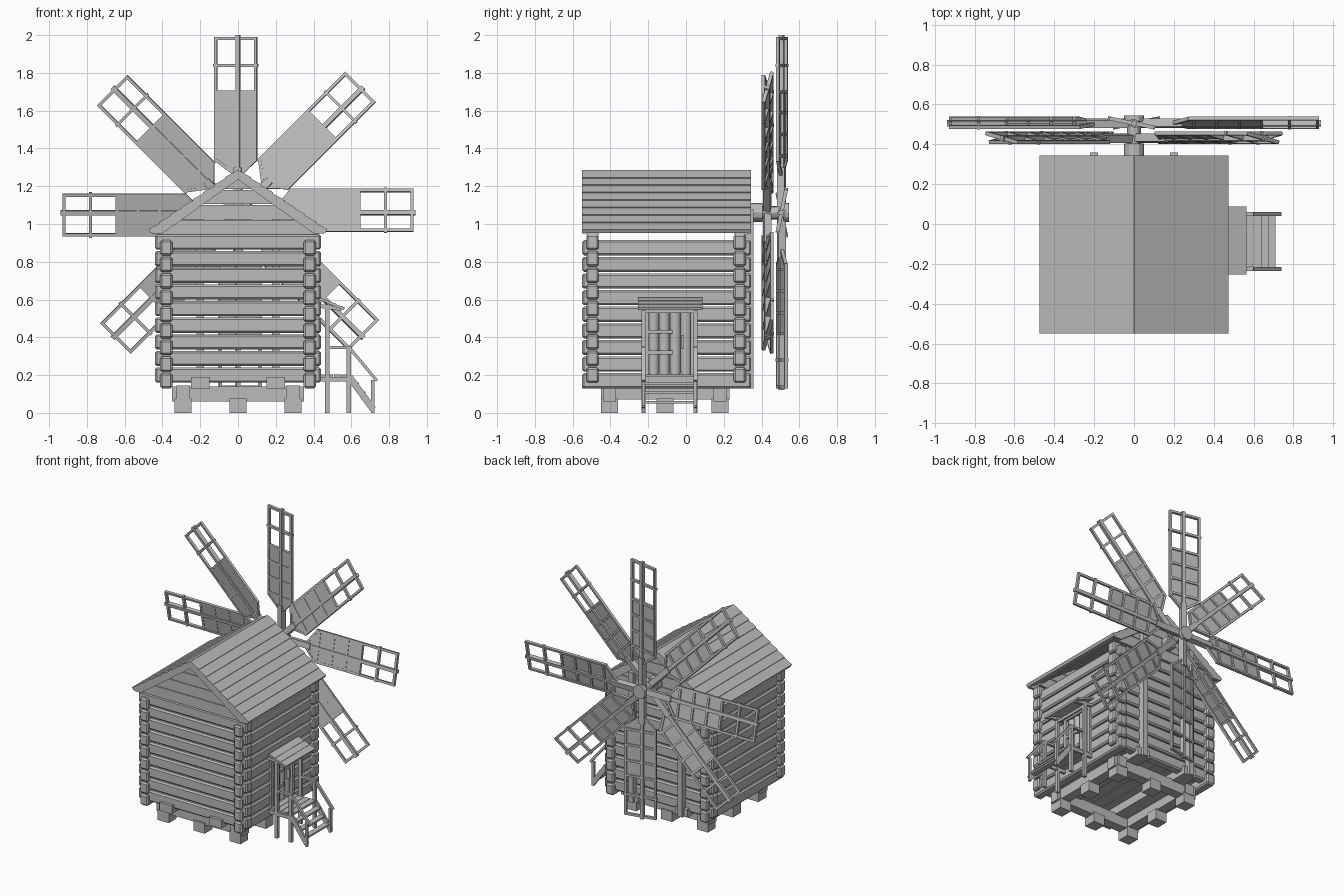
import bpy, bmesh, math
from mathutils import Matrix, Vector

cube = bpy.data.objects.get("Cube")
if cube:
    bpy.data.objects.remove(cube)

GREY = (0.5, 0.5, 0.5, 1)
wood = bpy.data.materials.new("weathered_grey_wood")
wood.use_nodes = True
wood.diffuse_color = GREY
wood.node_tree.nodes["Principled BSDF"].inputs["Base Color"].default_value = GREY


def box(bm, x0, x1, y0, y1, z0, z1, m=Matrix()):
    size = Matrix.Diagonal((x1 - x0, y1 - y0, z1 - z0, 1))
    mid = Matrix.Translation(((x0 + x1) / 2, (y0 + y1) / 2, (z0 + z1) / 2))
    bmesh.ops.create_cube(bm, size=1, matrix=m @ mid @ size)


def prism(bm, pts, y0, y1, m=Matrix()):
    # extrude an x-z outline along y
    face = bm.faces.new([bm.verts.new(m @ Vector((x, y0, z))) for x, z in pts])
    ext = bmesh.ops.extrude_face_region(bm, geom=[face])
    new = [g for g in ext["geom"] if isinstance(g, bmesh.types.BMVert)]
    move = m.to_3x3() @ Vector((0, y1 - y0, 0))
    bmesh.ops.translate(bm, verts=new, vec=move)


def tube(bm, radius, length, m, sides=16):
    bmesh.ops.create_cone(bm, cap_ends=True, segments=sides, radius1=radius,
                          radius2=radius, depth=length, matrix=m)


def beam(bm, a, b, w, h):
    # square bar in an x-z plane from a to b
    a, b = Vector(a), Vector(b)
    d = b - a
    m = Matrix.Translation((a + b) / 2) @ Matrix.Rotation(math.atan2(-d.z, d.x), 4, 'Y')
    box(bm, -d.length / 2, d.length / 2, -w / 2, w / 2, -h / 2, h / 2, m)


def finish(name, bm, bevel=0, smooth=False):
    bmesh.ops.recalc_face_normals(bm, faces=bm.faces)
    mesh = bpy.data.meshes.new(name)
    bm.to_mesh(mesh)
    bm.free()
    ob = bpy.data.objects.new(name, mesh)
    bpy.context.collection.objects.link(ob)
    mesh.materials.append(wood)
    if bevel:
        mod = ob.modifiers.new("Bevel", 'BEVEL')
        mod.width, mod.segments = bevel, 1
    if smooth:
        bpy.ops.object.select_all(action='DESELECT')
        ob.select_set(True)
        bpy.context.view_layer.objects.active = ob
        bpy.ops.object.shade_smooth_by_angle()


# foundation feet, ring beams, bearers and floor
bm = bmesh.new()
for x in (-0.29, 0, 0.29):
    for y in (-0.405, -0.11, 0.18):
        if x or y != -0.11:
            box(bm, x - 0.045, x + 0.045, y - 0.045, y + 0.045, 0, 0.075)
for y in (-0.405, 0.18):
    box(bm, -0.35, 0.35, y - 0.035, y + 0.035, 0.06, 0.14)
for x in (-0.29, 0.29):
    box(bm, x - 0.035, x + 0.035, -0.45, 0.23, 0.07, 0.145)
finish("foundation", bm)

bm = bmesh.new()
for x in (-0.2, 0.2):
    box(bm, x - 0.05, x + 0.05, -0.55, 0.34, 0.13, 0.19)
for i in range(8):
    x = -0.36 + i * 0.09
    box(bm, x, x + 0.086, -0.47, 0.26, 0.19, 0.205)
finish("floor", bm)

# log walls, the right-hand one cut for the door
PITCH, LOG = 0.088, 0.08
bm = bmesh.new()
for i in range(9):
    z = 0.16 + i * PITCH
    for y in (-0.495, 0.285):
        box(bm, -0.44, 0.44, y - 0.033, y + 0.033, z, z + LOG)
finish("front_and_back_logs", bm, 0.01)

bm = bmesh.new()
for i in range(9):
    z = 0.13 + i * PITCH
    for x in (-0.38, 0.38):
        spans = [(-0.55, 0.345)]
        if x > 0 and 0 < i < 5:
            spans = [(-0.55, -0.2), (0.03, 0.345)]
        for y0, y1 in spans:
            box(bm, x - 0.033, x + 0.033, y0, y1, z, z + LOG)
finish("side_logs", bm, 0.01)

# gables of stacked tapering logs
bm = bmesh.new()
for y in (-0.53, 0.255):
    for i in range(4):
        z0 = 0.945 + i * 0.08
        z1 = min(z0 + 0.076, 1.26)
        w0, w1 = [min(0.43, (1.27 - z) * 1.38) for z in (z0, z1)]
        prism(bm, [(-w0, z0), (w0, z0), (w1, z1), (-w1, z1)], y, y + 0.07)
finish("gable_logs", bm)

bm = bmesh.new()
for s in (-1, 1):
    for y in (-0.55, 0.325):
        prism(bm, [(0, 1.28), (s * 0.455, 0.965), (s * 0.455, 0.95),
                   (s * 0.4, 0.95), (0, 1.235)], y, y + 0.02)
finish("bargeboards", bm)

# lapped roof boards
bm = bmesh.new()
slope = math.atan2(0.32, 0.47)
N = 8
for s in (-1, 1):
    for i in range(N):
        t = (i + 0.5) / N
        m = (Matrix.Translation((s * 0.462 * t, 0, 1.277 - 0.315 * t))
             @ Matrix.Rotation(s * (slope - 0.09), 4, 'Y'))
        box(bm, -0.04, 0.04, -0.55, 0.345, -0.011, 0.011, m)
finish("roof_boards", bm)

# stiffening posts on the back wall
bm = bmesh.new()
for x in (-0.2, 0.2):
    box(bm, x - 0.02, x + 0.02, 0.31, 0.358, 0.13, 1.08)
finish("back_wall_posts", bm)

# door of round-faced planks with hinges and handle
bm = bmesh.new()
for i in range(4):
    tube(bm, 0.03, 0.36, Matrix.Translation((0.385, -0.171 + i * 0.057, 0.38)))
finish("door_planks", bm, smooth=True)

bm = bmesh.new()
for z in (0.32, 0.43):
    box(bm, 0.4, 0.424, -0.2, -0.07, z - 0.01, z + 0.01)
box(bm, 0.41, 0.435, -0.025, -0.01, 0.34, 0.41)
finish("door_fittings", bm)

bm = bmesh.new()
for y in (-0.207, 0.037):
    box(bm, 0.36, 0.425, y - 0.012, y + 0.012, 0.2, 0.57)
box(bm, 0.36, 0.425, -0.215, 0.045, 0.555, 0.58)
finish("door_frame", bm)

# awning, landing, stairs and rails
bm = bmesh.new()
for i in range(3):
    a = Vector((0.425 + i * 0.044, -0.083, 0.605 - i * 0.018))
    beam(bm, a, a + Vector((0.05, 0, -0.017)), 0.34, 0.014)
finish("awning_boards", bm)

bm = bmesh.new()
for y in (-0.225, 0.05):
    box(bm, 0.46, 0.485, y - 0.011, y + 0.011, 0, 0.575)
    box(bm, 0.575, 0.598, y - 0.011, y + 0.011, 0, 0.35)
    box(bm, 0.705, 0.722, y - 0.009, y + 0.009, 0, 0.175)
    beam(bm, (0.4, y, 0.57), (0.55, y, 0.55), 0.02, 0.02)
    beam(bm, (0.48, y, 0.345), (0.6, y, 0.345), 0.02, 0.016)
    beam(bm, (0.59, y, 0.345), (0.735, y, 0.17), 0.02, 0.016)
    beam(bm, (0.59, y, 0.19), (0.715, y, 0.02), 0.016, 0.035)
    box(bm, 0.41, 0.6, y - 0.009, y + 0.009, 0.165, 0.19)
box(bm, 0.465, 0.48, -0.225, 0.05, 0.53, 0.55)
finish("porch_frame", bm)

bm = bmesh.new()
for i in range(4):
    x = 0.415 + i * 0.046
    box(bm, x, x + 0.043, -0.225, 0.05, 0.19, 0.203)
for i in range(3):
    x = 0.6 + i * 0.035
    z = 0.15 - i * 0.05
    box(bm, x, x + 0.04, -0.22, 0.045, z, z + 0.012)
finish("landing_and_treads", bm)

# windmill shaft
HUB = Vector((0, 0, 1.06))
turn = Matrix.Rotation(math.pi / 2, 4, 'X')
bm = bmesh.new()
tube(bm, 0.035, 0.6, Matrix.Translation((0, 0.24, HUB.z)) @ turn, 12)
tube(bm, 0.05, 0.06, Matrix.Translation((0, 0.375, HUB.z)) @ turn, 12)
tube(bm, 0.05, 0.03, Matrix.Translation((0, 0.53, HUB.z)) @ turn, 12)
finish("sail_shaft", bm, smooth=True)

# eight tilted lattice sails in two layers
frames, panels = bmesh.new(), bmesh.new()
L, R, ROOT, TIP = -0.12, 0.095, 0.27, 0.93
for k in range(8):
    y = 0.43 if k % 2 else 0.505
    m = (Matrix.Translation((0, y, HUB.z))
         @ Matrix.Rotation(k * math.pi / 4, 4, 'Y')
         @ Matrix.Rotation(-0.2, 4, 'Z'))
    box(frames, -0.012, 0.012, -0.014, 0.014, 0.2, TIP + 0.01, m)
    box(frames, -0.02, 0.02, -0.02, 0.02, 0, 0.24, m)
    for x in (L, R):
        box(frames, x - 0.008, x + 0.008, -0.009, 0.009, ROOT, TIP, m)
        inner = math.copysign(0.012, x)
        prism(frames, [(inner, 0.19), (x, ROOT), (x, ROOT + 0.02), (inner, 0.21)],
              -0.009, 0.009, m)
    for r in (0.3, 0.415, 0.53, 0.64, 0.78, TIP - 0.008):
        lap = 0.014 if r == 0.78 else 0
        box(frames, L - lap, R + lap, -0.01, 0.01, r - 0.008, r + 0.008, m)
    prism(panels, [(0, 0.19), (L, ROOT), (L, 0.64), (R, 0.64), (R, ROOT)],
          -0.007, 0.001, m)
finish("sail_frames", frames)
finish("sail_panels", panels)
